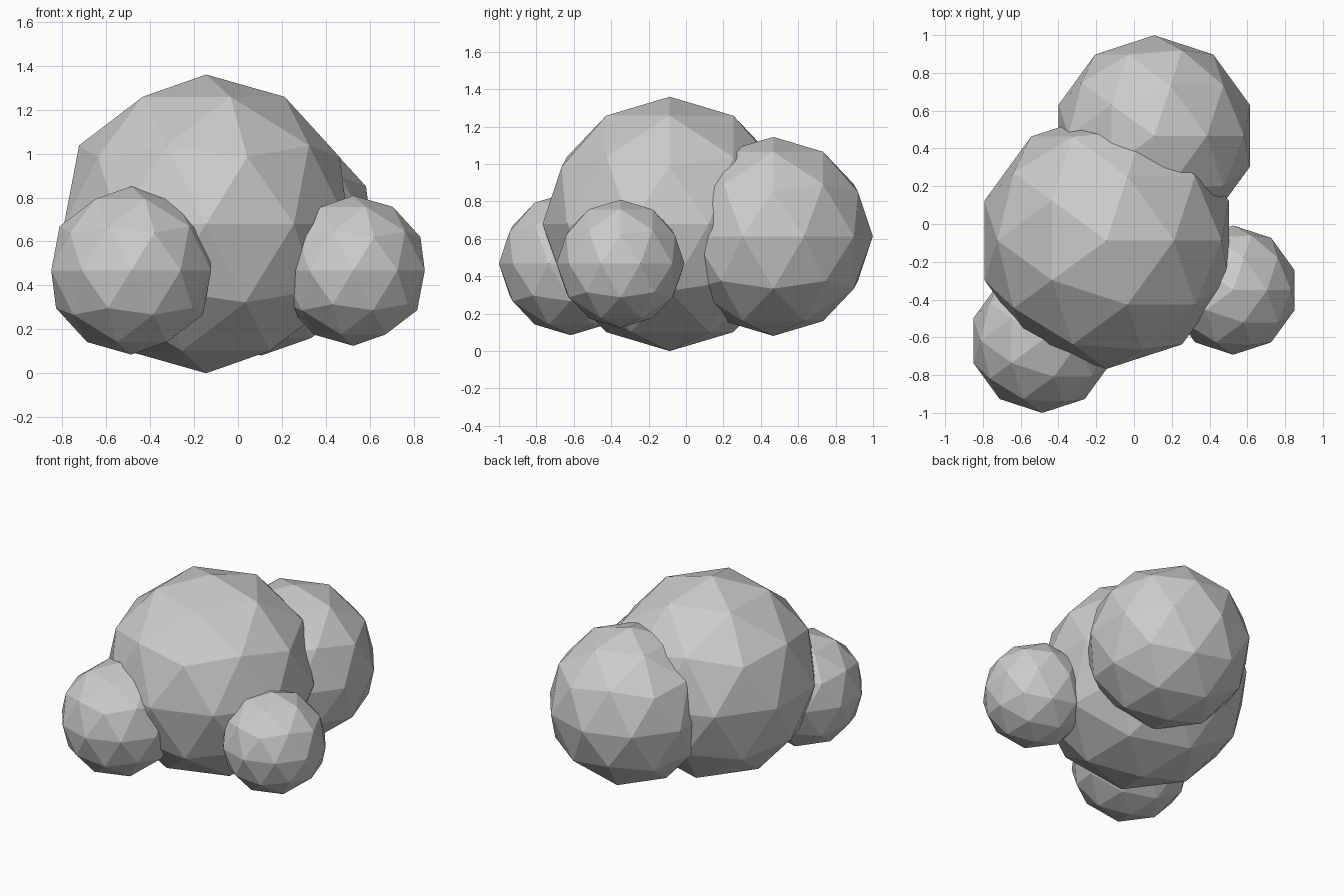
import bpy

if "Cube" in bpy.data.objects:
    bpy.data.objects.remove(bpy.data.objects["Cube"])

# Low-poly rounded clumps: name, centre, radius
CLUMPS = [
    ("main_clump", (-0.145, -0.087, 0.68), 0.68),
    ("back_clump", (0.107, 0.467, 0.613), 0.532),
    ("front_left_clump", (-0.486, -0.617, 0.468), 0.383),
    ("right_clump", (0.525, -0.35, 0.467), 0.342),
]


def add_clump(name, centre, radius):
    bpy.ops.mesh.primitive_ico_sphere_add(subdivisions=2, radius=radius, location=centre)
    clump = bpy.context.object
    clump.name = name
    bpy.ops.object.shade_flat()


for clump_data in CLUMPS:
    add_clump(*clump_data)
